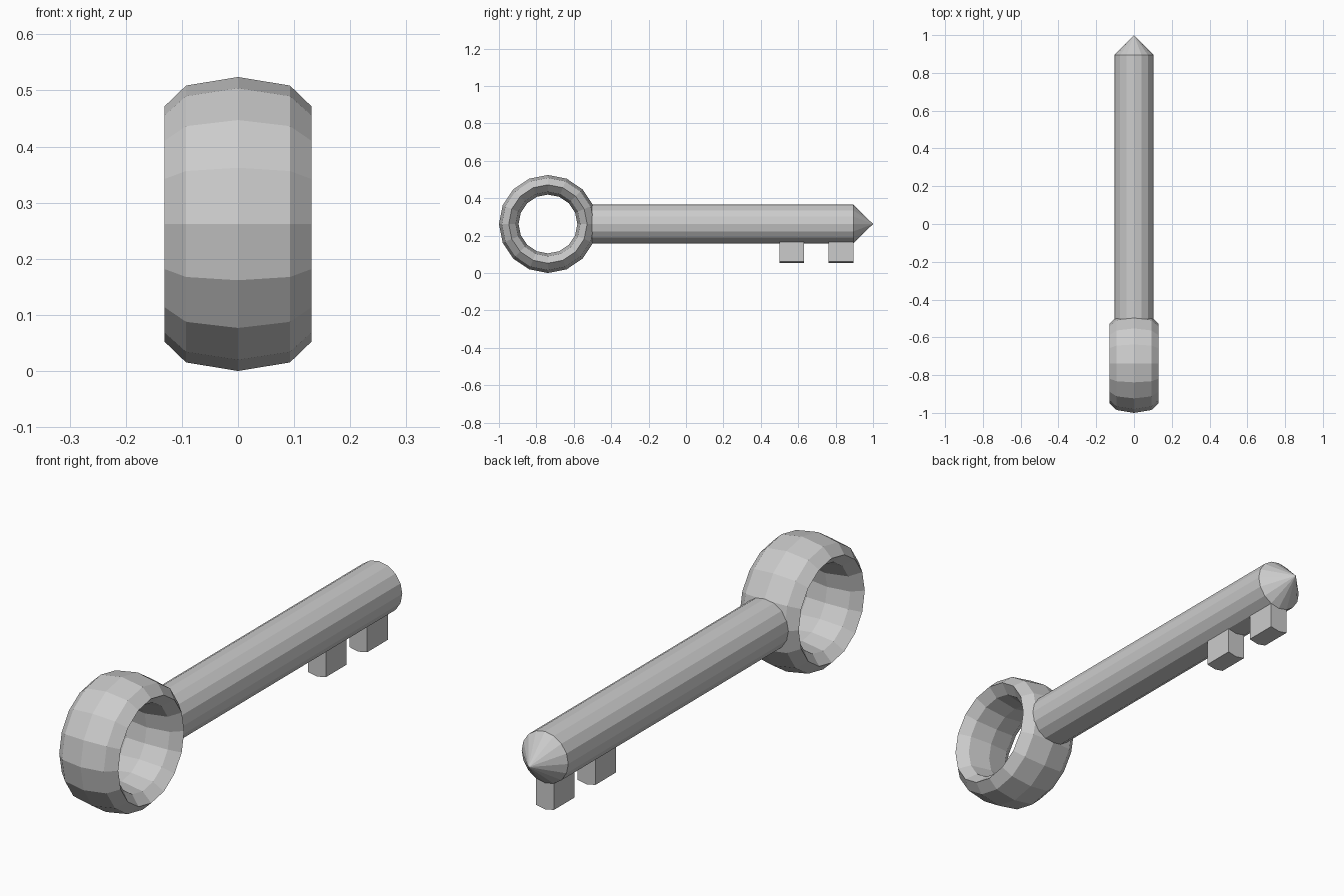
import bpy, bmesh, math
from mathutils import Vector

if "Cube" in bpy.data.objects:
    bpy.data.objects.remove(bpy.data.objects["Cube"])

ZC = 0.262      # height of the key's axis
SIDES = 16


def finish(bm, name):
    bmesh.ops.recalc_face_normals(bm, faces=bm.faces[:])
    mesh = bpy.data.meshes.new(name)
    bm.to_mesh(mesh)
    bm.free()
    obj = bpy.data.objects.new(name, mesh)
    bpy.context.collection.objects.link(obj)
    return obj


# Bow: low-poly torus stretched along x
bpy.ops.mesh.primitive_torus_add(major_segments=16, minor_segments=8,
                                 major_radius=0.2096, minor_radius=0.0524)
bow = bpy.context.object
bow.name = "bow_ring"
bow.rotation_euler = (0, math.pi / 2, 0)
bow.scale = (1, 1, 2.5)
bow.location = (0, -0.738, ZC)

# Shaft: rings of vertices along y, with loops where the teeth grow
bm = bmesh.new()
R = 0.1035
stations = [-0.505, 0.501, 0.632, 0.763, 0.895]
rings = []
for y in stations:
    ring = []
    for i in range(SIDES):
        a = -math.pi / 2 + i * 2 * math.pi / SIDES
        ring.append(bm.verts.new((R * math.cos(a), y, ZC + R * math.sin(a))))
    rings.append(ring)

tooth_faces = []
for k in range(len(rings) - 1):
    for i in range(SIDES):
        j = (i + 1) % SIDES
        f = bm.faces.new((rings[k][i], rings[k][j], rings[k + 1][j], rings[k + 1][i]))
        if k in (1, 3) and i in (0, SIDES - 1):
            tooth_faces.append(f)
bm.faces.new(rings[0])

# Pointed tip
tip = bm.verts.new((0, 1.0, ZC))
for i in range(SIDES):
    bm.faces.new((rings[-1][i], rings[-1][(i + 1) % SIDES], tip))

# Teeth: the two lowest faces of each section pulled straight down
bm.normal_update()
out = bmesh.ops.extrude_face_region(bm, geom=tooth_faces)
moved = [g for g in out["geom"] if isinstance(g, bmesh.types.BMVert)]
bmesh.ops.translate(bm, verts=moved, vec=Vector((0, 0, -0.106)))
finish(bm, "shaft_with_teeth")
